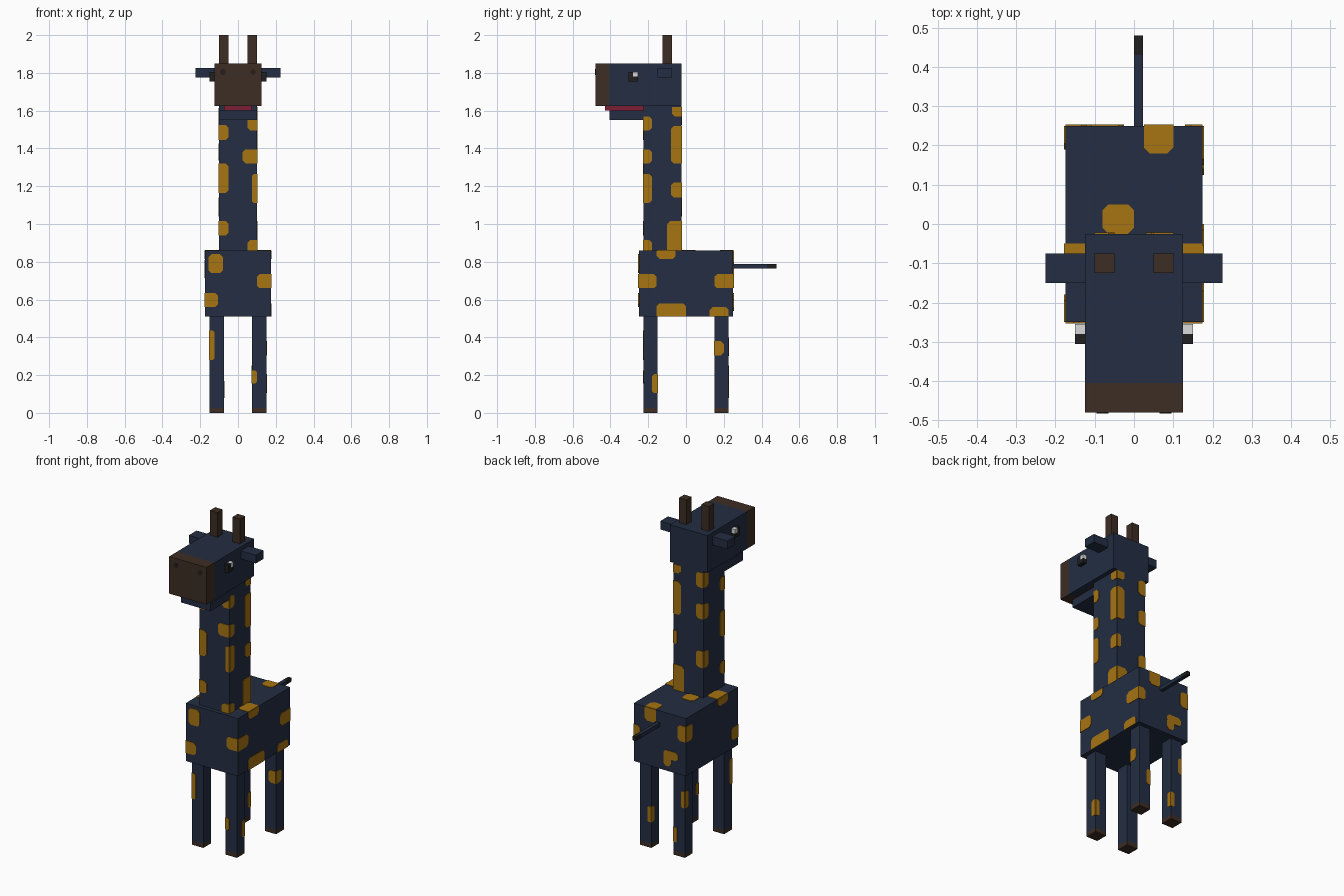
import bpy
import bmesh
from mathutils import Vector

cube = bpy.data.objects.get("Cube")
if cube:
    bpy.data.objects.remove(cube, do_unlink=True)


def material(name, rgb):
    m = bpy.data.materials.new(name)
    m.use_nodes = True
    m.diffuse_color = (*rgb, 1)
    bsdf = next(n for n in m.node_tree.nodes if n.type == 'BSDF_PRINCIPLED')
    bsdf.inputs["Base Color"].default_value = (*rgb, 1)
    bsdf.inputs["Roughness"].default_value = 0.9
    return m


NAVY = material("navy hide", (0.017, 0.027, 0.056))
OCHRE = material("ochre spots", (0.39, 0.175, 0.006))
BROWN = material("dark brown", (0.048, 0.026, 0.017))
DEEP = material("nostril brown", (0.022, 0.013, 0.010))
BLACK = material("black", (0.014, 0.014, 0.014))
WHITE = material("white", (0.70, 0.70, 0.70))
RED = material("tongue red", (0.20, 0.013, 0.035))


def finish(name, bm, mat):
    mesh = bpy.data.meshes.new(name)
    bmesh.ops.recalc_face_normals(bm, faces=bm.faces[:])
    bm.to_mesh(mesh)
    bm.free()
    mesh.materials.append(mat)
    ob = bpy.data.objects.new(name, mesh)
    bpy.context.collection.objects.link(ob)
    return ob


def box(name, x, y, z, mat):
    """Box from three (low, high) ranges; returns its ranges."""
    bm = bmesh.new()
    bmesh.ops.create_cube(bm, size=1)
    for v in bm.verts:
        v.co = [sum(r) / 2 + c * (r[1] - r[0]) for c, r in zip(v.co, (x, y, z))]
    finish(name, bm, mat)
    return (x, y, z)


def pair(name, x, y, z, mat):
    """Mirrored boxes; returns ranges of the left and right one."""
    return (box("left_" + name, x, y, z, mat),
            box("right_" + name, (-x[1], -x[0]), y, z, mat))


def spots(name, part, faces, mat=OCHRE, thick=0.003):
    """Thin plates with clipped corners; corners on a part's edge stay square."""
    bm = bmesh.new()
    for side, rects in faces.items():
        axis = "xyz".index(side[1])
        sign = 1 if side[0] == "+" else -1
        ua, va = [i for i in range(3) if i != axis]
        level = part[axis][1 if sign > 0 else 0]
        for u0, u1, v0, v1 in rects:
            c = min(0.015, (u1 - u0) / 3, (v1 - v0) / 3)
            outline = []
            for u, v, du, dv, u_first in ((u0, v0, c, c, False), (u1, v0, -c, c, True),
                                          (u1, v1, -c, -c, False), (u0, v1, c, -c, True)):
                edge = (min(abs(u - e) for e in part[ua]) < 0.006
                        or min(abs(v - e) for e in part[va]) < 0.006)
                cut = [(u + du, v), (u, v + dv)]
                outline += [(u, v)] if edge else (cut if u_first else cut[::-1])
            verts = []
            for u, v in outline:
                co = [0, 0, 0]
                co[axis], co[ua], co[va] = level, u, v
                verts.append(bm.verts.new(co))
            face = bm.faces.new(verts)
            out = bmesh.ops.extrude_face_region(bm, geom=[face])["geom"]
            move = Vector((0, 0, 0))
            move[axis] = sign * thick
            bmesh.ops.translate(bm, vec=move,
                                verts=[g for g in out if isinstance(g, bmesh.types.BMVert)])
    finish(name, bm, mat)


# Body and neck
body = box("body", (-.175, .175), (-.25, .25), (.51, .86), NAVY)
neck = box("neck", (-.1, .1), (-.225, -.025), (.86, 1.625), NAVY)

# Legs with hooves
legs = {}
for place, y in (("front", (-.225, -.15)), ("back", (.15, .225))):
    legs[place] = pair(place + "_leg", (.075, .15), y, (.025, .51), NAVY)
    pair(place + "_hoof", (.075, .15), y, (0, .025), BROWN)

# Tail
box("tail", (0, .023), (.25, .43), (.765, .788), NAVY)
box("tail_tip", (0, .023), (.43, .48), (.765, .788), BLACK)

# Head
box("head", (-.125, .125), (-.405, -.025), (1.625, 1.85), NAVY)
snout = box("snout", (-.125, .125), (-.48, -.405), (1.625, 1.85), BROWN)
box("tongue", (-.075, .075), (-.43, -.225), (1.6, 1.625), RED)
box("lower_jaw", (-.1, .1), (-.405, -.225), (1.55, 1.6), NAVY)
pair("horn", (.05, .1), (-.125, -.075), (1.85, 2), BROWN)
pair("ear", (.125, .225), (-.15, -.075), (1.775, 1.825), NAVY)
spots("nostrils", snout, {"-y": [(-.095, -.065, 1.79, 1.82), (.065, .095, 1.79, 1.82)]},
      DEEP, 0.002)

# Eyes: a black block with a white glint in the upper rear corner
pair("eye_lower", (.125, .15), (-.305, -.255), (1.755, 1.78), BLACK)
pair("eye_upper", (.125, .15), (-.305, -.28), (1.78, 1.805), BLACK)
pair("eye_glint", (.125, .15), (-.28, -.255), (1.78, 1.805), WHITE)

# Body spots
spots("body_spots", body, {
    "-y": [(-.155, -.08, .74, .84), (.1, .175, .66, .735), (-.175, -.105, .56, .635)],
    "+x": [(-.25, -.155, .66, .735), (-.155, -.055, .815, .86), (-.155, 0, .51, .58),
           (.125, .225, .51, .56), (.15, .25, .66, .735)],
    "-x": [(-.15, -.05, .815, .86), (-.25, -.18, .56, .635), (.19, .25, .715, .81)],
    "+y": [(.025, .1, .78, .86), (.13, .175, .66, .735), (-.175, -.12, .715, .81),
           (-.125, -.025, .585, .635), (-.075, -.025, .54, .61)],
    "+z": [(.025, .1, .18, .25), (-.08, 0, -.025, .05), (.1, .175, -.15, -.05),
           (-.175, -.1, -.15, -.05)],
})

# Neck spots
spots("neck_spots", neck, {
    "-y": [(-.1, -.05, 1.445, 1.525), (-.1, -.05, 1.165, 1.32), (-.1, -.05, .94, 1.015),
           (.05, .1, 1.495, 1.57), (.025, .1, 1.32, 1.395), (.075, .1, 1.11, 1.265),
           (.05, .1, .86, .915)],
    "+x": [(-.225, -.18, 1.495, 1.57), (-.225, -.18, 1.32, 1.395), (-.225, -.18, 1.11, 1.265),
           (-.225, -.18, .86, .915), (-.075, -.025, 1.57, 1.62), (-.08, -.025, 1.32, 1.52),
           (-.08, -.025, 1.14, 1.22), (-.1, -.025, .86, 1.015)],
    "+y": [(.05, .1, 1.57, 1.62), (.05, .1, 1.32, 1.52), (.075, .1, 1.14, 1.22),
           (.03, .1, .86, 1.015), (-.1, -.05, 1.525, 1.615), (-.1, -.05, 1.335, 1.425),
           (-.1, -.05, 1.04, 1.14)],
    "-x": [(-.07, -.025, 1.525, 1.615), (-.07, -.025, 1.335, 1.425), (-.07, -.025, 1.04, 1.14),
           (-.225, -.18, 1.445, 1.525), (-.225, -.18, 1.165, 1.32), (-.225, -.18, .94, 1.015)],
})

# Leg spots
spots("left_front_leg_spots", legs["front"][0], {
    "-y": [(.075, .1, .155, .225)], "+x": [(-.18, -.15, .105, .205)],
    "+y": [(.125, .15, .105, .205)], "-x": [(-.225, -.2, .155, .225)]})
spots("right_front_leg_spots", legs["front"][1], {
    "-y": [(-.15, -.125, .28, .435)], "-x": [(-.225, -.2, .28, .435)]})
spots("left_back_leg_spots", legs["back"][0], {
    "+x": [(.15, .2, .305, .38)], "-y": [(.1, .15, .305, .38)],
    "+y": [(.075, .1, .155, .25)], "-x": [(.2, .225, .155, .25)]})
spots("right_back_leg_spots", legs["back"][1], {
    "+y": [(-.15, -.125, .3, .4), (-.1, -.075, .08, .17)],
    "-x": [(.195, .225, .3, .4)], "+x": [(.2, .225, .08, .17)]})
